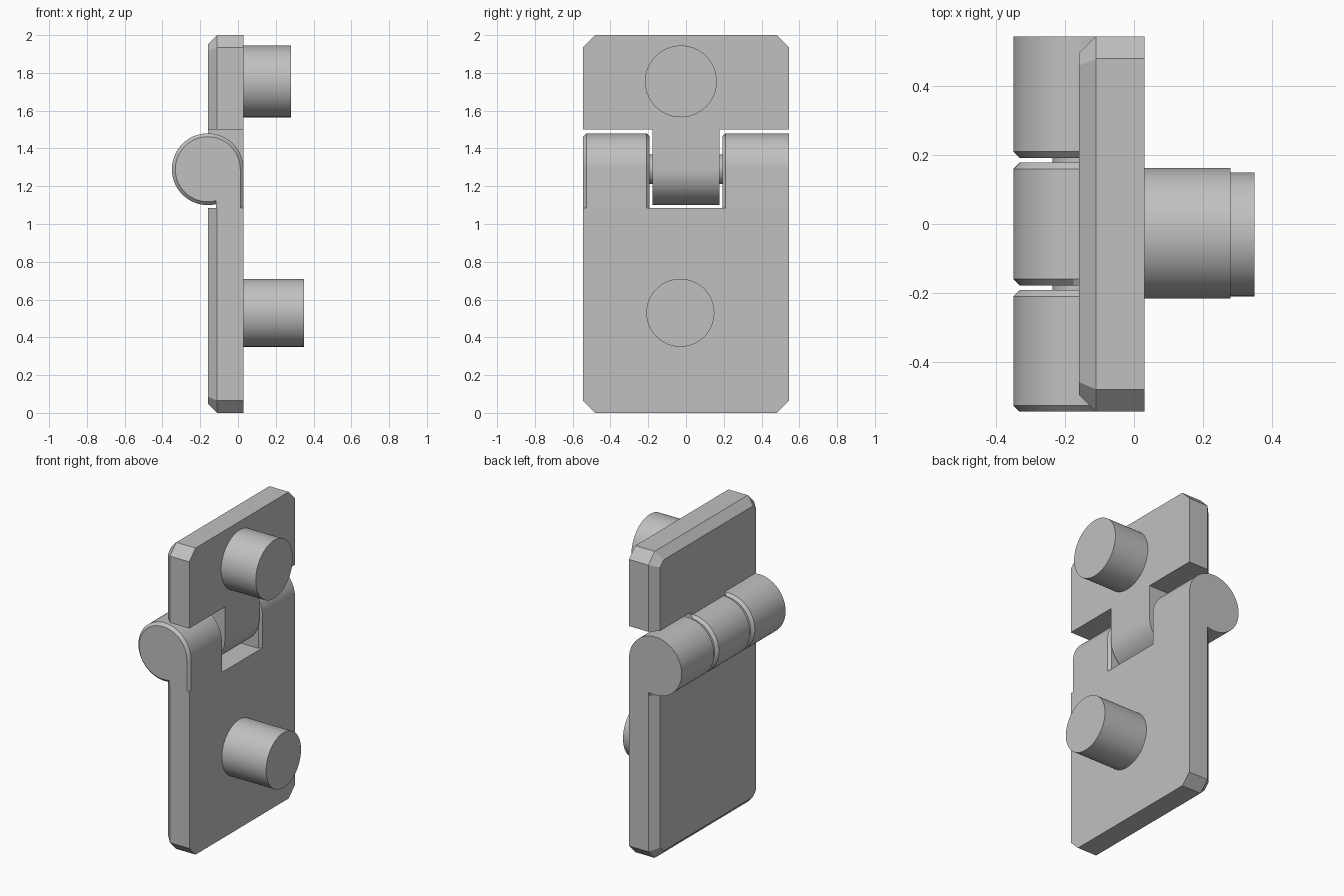
import bpy, bmesh
from math import cos, sin, radians
from mathutils import Vector

cube = bpy.data.objects.get("Cube")
if cube:
    bpy.data.objects.remove(cube, do_unlink=True)

grey = bpy.data.materials.new("plain grey")
grey.use_nodes = True
colour = (0.53, 0.53, 0.53, 1)
grey.diffuse_color = colour
grey.node_tree.nodes["Principled BSDF"].inputs["Base Color"].default_value = colour

BACK, FACE, RIM = -0.16, 0.03, 0.05      # leaf thickness and edge chamfer
HALF, CORNER = 0.545, 0.065              # leaf half width and corner cut
AXIS_Z, RADIUS, BEVEL = 1.29, 0.19, 0.018


def loft(name, rings):
    """Join matching rings of points into a closed solid."""
    bm = bmesh.new()
    loops = [[bm.verts.new(p) for p in ring] for ring in rings]
    n = len(loops[0])
    bm.faces.new(loops[0])
    bm.faces.new(loops[-1])
    for a, b in zip(loops, loops[1:]):
        for i in range(n):
            j = (i + 1) % n
            bm.faces.new((a[i], a[j], b[j], b[i]))
    bmesh.ops.remove_doubles(bm, verts=bm.verts, dist=1e-5)
    bmesh.ops.recalc_face_normals(bm, faces=bm.faces)
    mesh = bpy.data.meshes.new(name)
    bm.to_mesh(mesh)
    bm.free()
    mesh.materials.append(grey)
    obj = bpy.data.objects.new(name, mesh)
    bpy.context.collection.objects.link(obj)
    bpy.ops.object.select_all(action='DESELECT')
    obj.select_set(True)
    bpy.context.view_layer.objects.active = obj
    bpy.ops.object.shade_smooth_by_angle(angle=radians(25))
    return obj


def leaf(name, height, flip):
    """Plate with cut corners at its free end and a chamfered back rim."""
    def outline(x, inset):
        slide = inset * 0.414
        side = [(HALF - inset, height), (HALF - inset, CORNER + slide),
                (HALF - CORNER - slide, inset)]
        pts = side + [(-y, z) for y, z in reversed(side)]
        return [Vector((x, y, 2 - z if flip else z)) for y, z in pts]
    return loft(name, [outline(FACE, 0), outline(BACK + RIM, 0), outline(BACK, RIM)])


def cylinder(name, start, end, radius, segments=64):
    """Round bar between two points."""
    start, end = Vector(start), Vector(end)
    turn = (end - start).to_track_quat('Z', 'Y')
    circle = [turn @ Vector((radius * cos(radians(a * 360 / segments)),
                             radius * sin(radians(a * 360 / segments)), 0))
              for a in range(segments)]
    return loft(name, [[start + p for p in circle], [end + p for p in circle]])


def outer_profile(y, inset):
    """Lower leaf knuckle: round barrel with a foot on the plate."""
    r = RADIUS - inset
    pts = [(BACK + r * cos(radians(a)), AXIS_Z + r * sin(radians(a)))
           for a in range(0, 286, 5)]
    pts += [(pts[-1][0], 1.085), (FACE - inset, 1.085)]
    return [Vector((x, y, z)) for x, z in pts]


def middle_profile(y, inset):
    """Upper leaf knuckle: barrel hanging from a straight tongue."""
    pts = []
    for a in range(90, 361, 5):
        r = RADIUS - (inset if 90 < a < 270 else 0)
        pts.append((BACK + r * cos(radians(a)), AXIS_Z + r * sin(radians(a))))
    pts += [(FACE, 1.5), (BACK, 1.5)]
    return [Vector((x, y, z)) for x, z in pts]


def knuckle(name, profile, y0, y1, bevel0, bevel1):
    rings = [profile(y0, BEVEL)] if bevel0 else []
    rings.append(profile(y0 + (BEVEL if bevel0 else 0), 0))
    rings.append(profile(y1 - (BEVEL if bevel1 else 0), 0))
    if bevel1:
        rings.append(profile(y1, BEVEL))
    return loft(name, rings)


# Two leaves
leaf("lower_leaf", 1.085, False)
leaf("upper_leaf", 0.5, True)

# Interleaved knuckles and the pin through them
knuckle("right_knuckle", outer_profile, -HALF, -0.192, True, True)
knuckle("middle_knuckle", middle_profile, -0.178, 0.178, True, True)
knuckle("left_knuckle", outer_profile, 0.192, HALF, True, False)
cylinder("hinge_pin", (BACK, -0.4, AXIS_Z), (BACK, 0.4, AXIS_Z), 0.077)

# Mounting studs
cylinder("upper_stud", (FACE, -0.027, 1.755), (0.28, -0.027, 1.755), 0.19)
cylinder("lower_stud", (FACE, -0.03, 0.53), (0.35, -0.03, 0.53), 0.18)
